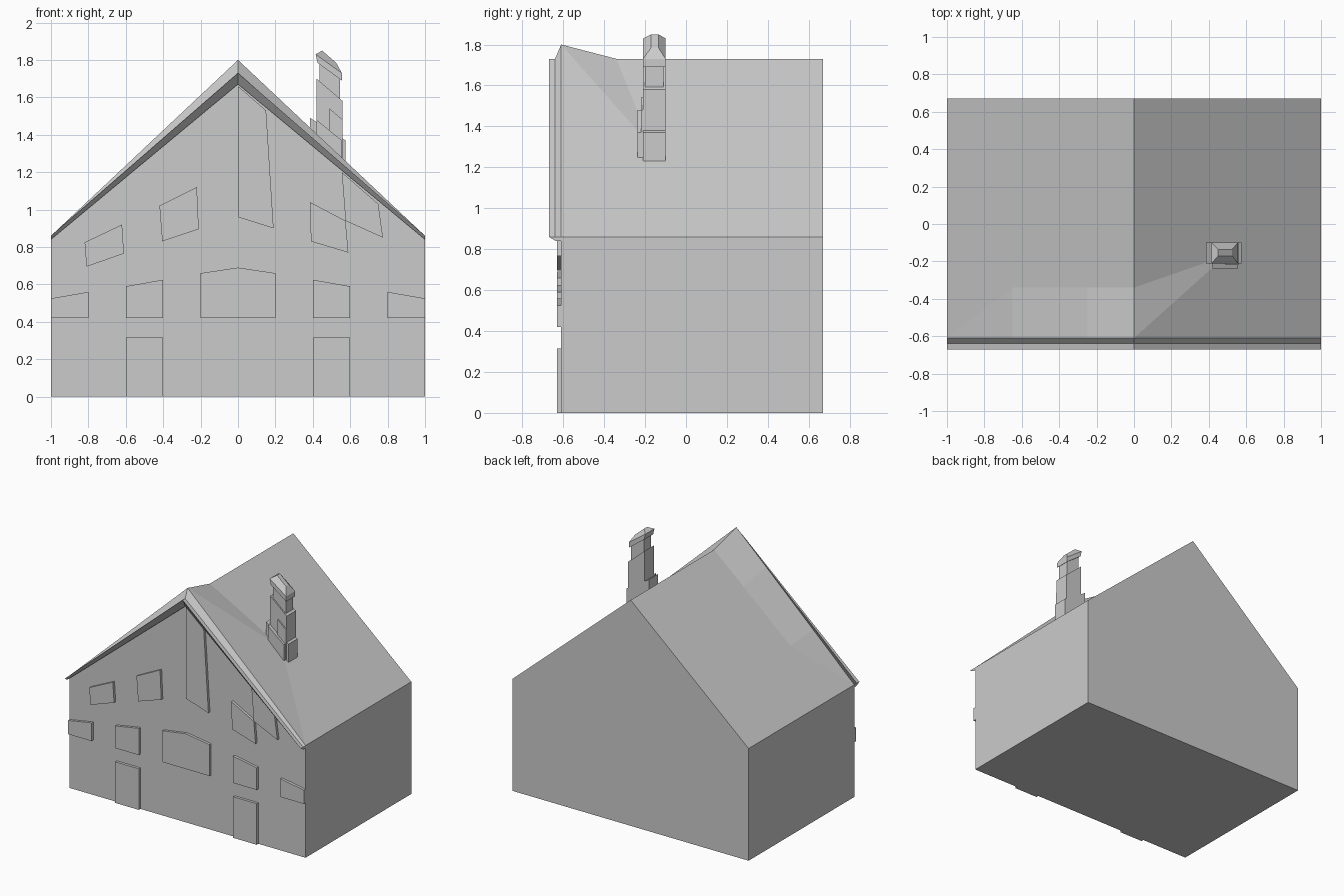
import bpy
import bmesh

cube = bpy.data.objects.get("Cube")
if cube:
    bpy.data.objects.remove(cube, do_unlink=True)

GREY = (0.6, 0.6, 0.6, 1.0)
mat = bpy.data.materials.new("plain grey")
mat.use_nodes = True
mat.diffuse_color = GREY
mat.node_tree.nodes["Principled BSDF"].inputs["Base Color"].default_value = GREY

WALL, BACK, PANEL = -0.61, 0.67, -0.63
EAVE, RIDGE, PEAK = 0.86, 1.73, 1.80


def loft(name, sections):
    """Join equal-length point rings into a closed flat-shaded solid."""
    bm = bmesh.new()
    rings = [[bm.verts.new(p) for p in s] for s in sections]
    n = len(rings[0])
    for a, b in zip(rings, rings[1:]):
        for i in range(n):
            j = (i + 1) % n
            bm.faces.new((a[i], a[j], b[j], b[i]))
    bm.faces.new(rings[0])
    bm.faces.new(rings[-1])
    bmesh.ops.remove_doubles(bm, verts=bm.verts, dist=0.0005)
    bmesh.ops.recalc_face_normals(bm, faces=bm.faces)
    mesh = bpy.data.meshes.new(name)
    bm.to_mesh(mesh)
    bm.free()
    mesh.materials.append(mat)
    obj = bpy.data.objects.new(name, mesh)
    bpy.context.collection.objects.link(obj)
    return obj


def roof_z(x):
    return RIDGE - (RIDGE - EAVE) * abs(x)


def panel(name, outline):
    loft(name, [[(x, y, z) for x, z in outline] for y in (WALL + 0.01, PANEL)])


def ring(x0, x1, y0, y1, left, right):
    """Rectangle whose height runs from left to right."""
    return [(x0, y0, left), (x1, y0, right), (x1, y1, right), (x0, y1, left)]


# House body
gable = [(-1, 0), (1, 0), (1, EAVE), (0, RIDGE), (-1, EAVE)]
loft("house_body", [[(x, y, z) for x, z in gable] for y in (WALL, BACK)])

# Roof edge overhanging the front
edge = []
for x in (-1, 0, 1):
    t = 1 - abs(x)
    top, low = roof_z(x), roof_z(x) - 0.02 - 0.04 * t
    edge.append([(x, -0.67, top), (x, -0.64, top), (x, WALL, top + 0.07 * t),
                 (x, WALL, low), (x, -0.637, low)])
loft("roof_edge", edge)

# Raised roof on the right slope: strips fading to the eave
strips = []
for x in (-1, -0.65, -0.25, 0):
    z = roof_z(x)
    strips.append([(x, -0.34, z), (x, WALL, z), (x, WALL, z + 0.07 * (1 + x))])
loft("raised_roof_right", strips)

# Raised roof on the left slope: a low pyramid
foot = [(0, -0.34), (0.49, -0.17), (1, WALL), (0, WALL)]
loft("raised_roof_left", [[(x, y, roof_z(x)) for x, y in foot],
                          [(0, WALL, PEAK)] * len(foot)])

# Doors and lower windows, mirrored
paired = {
    "door": [(0.4, 0), (0.6, 0), (0.6, 0.315), (0.4, 0.315)],
    "outer_window": [(0.8, 0.42), (1, 0.42), (1, 0.525), (0.8, 0.56)],
    "middle_window": [(0.4, 0.42), (0.6, 0.42), (0.6, 0.59), (0.4, 0.625)],
    "centre_window": [(0, 0.42), (0.2, 0.42), (0.2, 0.66), (0, 0.69)],
}
for name, outline in paired.items():
    for side, s in (("left", 1), ("right", -1)):
        panel(f"{name}_{side}", [(s * x, z) for x, z in outline])

# Slanted upper windows and shutters
upper = {
    "upper_window_outer_right": [(-0.81, 0.695), (-0.61, 0.765), (-0.62, 0.92), (-0.82, 0.825)],
    "upper_window_inner_right": [(-0.405, 0.83), (-0.21, 0.895), (-0.22, 1.12), (-0.42, 1.02)],
    "upper_window_centre": [(0, 0.96), (0.19, 0.9), (0.175, 1.14), (0, 1.23)],
    "gable_panel": [(0, 1.23), (0.175, 1.14), (0.15, 1.53), (0, 1.66)],
    "upper_window_left": [(0.39, 0.83), (0.59, 0.77), (0.575, 0.94), (0.385, 1.04)],
    "eave_panel": [(0.575, 0.94), (0.775, 0.85), (0.75, 1.03), (0.555, 1.2)],
}
for name, outline in upper.items():
    panel(name, outline)

# Crooked chimney
Y0, Y1 = -0.21, -0.1
loft("chimney_base", [ring(0.385, 0.575, Y0, Y1, 1.37, 1.22),
                      ring(0.385, 0.575, Y0, Y1, 1.49, 1.37)])
loft("chimney_stack", [ring(0.42, 0.56, Y0, Y1, 1.33, 1.23),
                       ring(0.42, 0.56, Y0, Y1, 1.7, 1.58)])
loft("chimney_front_step", [ring(0.42, 0.555, -0.238, Y0, 1.36, 1.24),
                            ring(0.42, 0.555, -0.238, Y0, 1.48, 1.37)])
loft("chimney_front_block", [ring(0.49, 0.56, -0.22, Y0, 1.3, 1.25),
                             ring(0.49, 0.56, -0.22, Y0, 1.54, 1.48)])
loft("chimney_neck", [ring(0.435, 0.545, -0.2, -0.11, 1.66, 1.57),
                      ring(0.435, 0.545, -0.2, -0.11, 1.79, 1.7)])
loft("chimney_cap", [ring(0.425, 0.555, Y0, Y1, 1.785, 1.69),
                     ring(0.415, 0.555, Y0, Y1, 1.83, 1.73),
                     ring(0.45, 0.525, -0.17, -0.135, 1.85, 1.785)])
